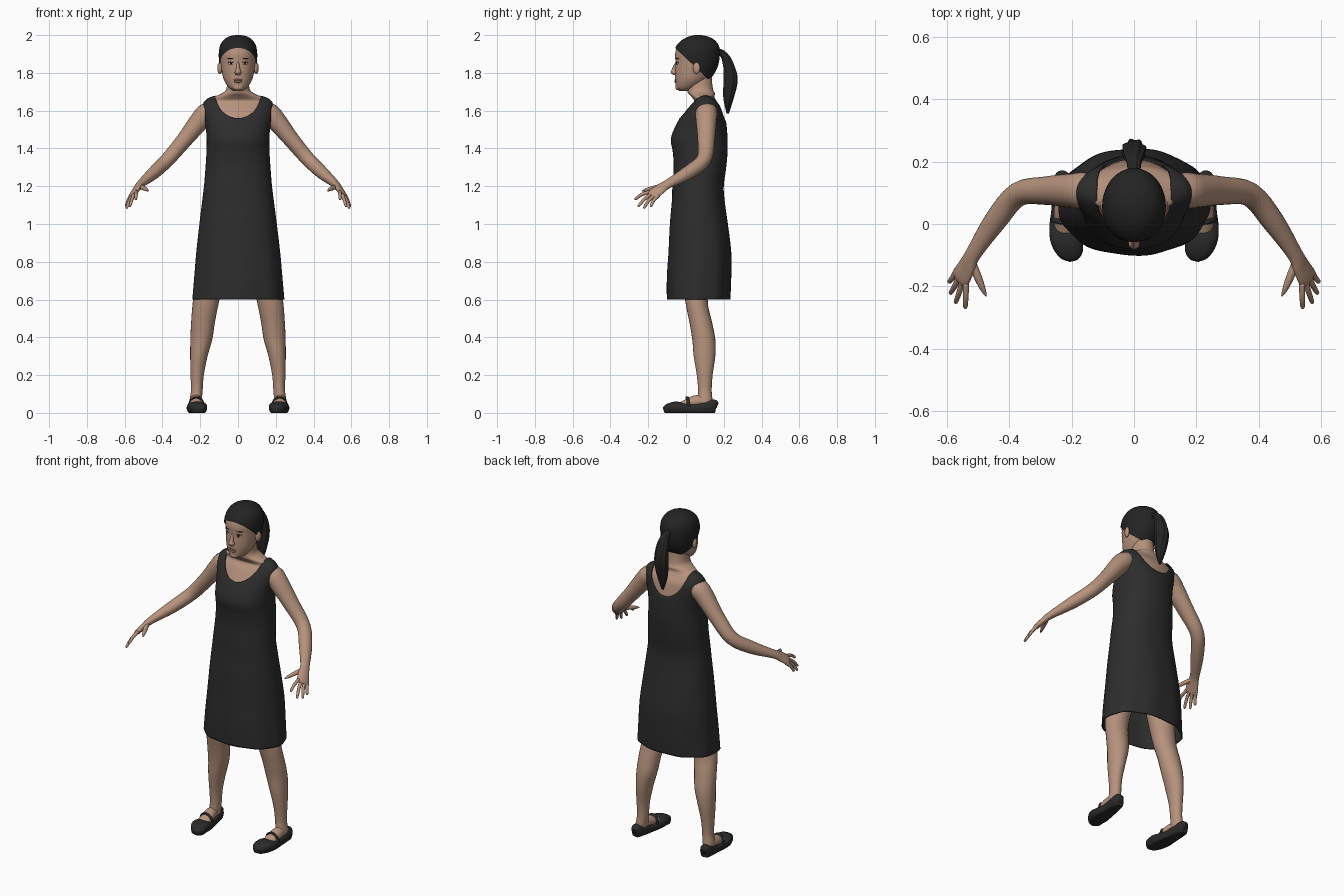
import bpy, bmesh, math
from mathutils import Vector

cube = bpy.data.objects.get("Cube")
if cube:
    bpy.data.objects.remove(cube)


def material(name, rgb):
    m = bpy.data.materials.new(name)
    m.use_nodes = True
    m.diffuse_color = (*rgb, 1)
    bsdf = next(n for n in m.node_tree.nodes if n.type == 'BSDF_PRINCIPLED')
    bsdf.inputs["Base Color"].default_value = (*rgb, 1)
    bsdf.inputs["Roughness"].default_value = 0.8
    return m


SKIN = material("skin", (0.47, 0.29, 0.205))
CLOTH = material("black_cloth", (0.026, 0.026, 0.026))
HAIR = material("dark_hair", (0.017, 0.017, 0.018))
LEATHER = material("shoe_leather", (0.024, 0.023, 0.024))
LIP = material("lips", (0.36, 0.17, 0.13))
WHITE = material("eye_white", (0.55, 0.5, 0.46))
DARK = material("eye_dark", (0.02, 0.014, 0.012))
X = Vector((1, 0, 0))


def resample(rings, steps):
    """Catmull-Rom interpolation of ring parameters."""
    out = []
    last = len(rings) - 1
    for i in range(last):
        p = [rings[max(0, min(last, i + k))] for k in (-1, 0, 1, 2)]
        for s in range(steps):
            t = s / steps
            out.append([0.5 * (2 * b + (c - a) * t + (2*a - 5*b + 4*c - d) * t**2
                               + (3*b - a - 3*c + d) * t**3) for a, b, c, d in zip(*p)])
    return out + [list(rings[-1])]


def loft(rings, seg=24, steps=4, side=None, power=2.0, cap=True, wave=None, mirror=1):
    """Rings are x, y, z, half width, half depth; level unless a side axis is given."""
    bm = bmesh.new()
    rings = resample(rings, steps)
    centres = [Vector(r[:3]) for r in rings]
    loops = []
    for i, (c, r) in enumerate(zip(centres, rings)):
        u, v = X, Vector((0, 1, 0))
        if side:
            t = (centres[min(i + 1, len(rings) - 1)] - centres[max(i - 1, 0)]).normalized()
            u = (side - t * side.dot(t)).normalized()
            v = t.cross(u)
        loop = []
        for k in range(seg):
            a = math.tau * k / seg
            ca, sa = math.cos(a), math.sin(a)
            ca = math.copysign(abs(ca) ** (2 / power), ca)
            sa = math.copysign(abs(sa) ** (2 / power), sa)
            w = 1 + (wave(a, c.z) if wave else 0)
            p = c + (u * ca * max(r[3], 0.001) + v * sa * max(r[4], 0.001)) * w
            loop.append(bm.verts.new((p.x * mirror, p.y, p.z)))
        loops.append(loop)
    for l0, l1 in zip(loops, loops[1:]):
        for k in range(seg):
            n = (k + 1) % seg
            bm.faces.new((l0[k], l0[n], l1[n], l1[k]))
    if cap:
        bm.faces.new(loops[0])
        bm.faces.new(loops[-1])
    bmesh.ops.recalc_face_normals(bm, faces=bm.faces)
    bm.normal_update()
    return bm


def finish(name, bm, mat):
    for f in bm.faces:
        f.smooth = True
    me = bpy.data.meshes.new(name)
    bm.to_mesh(me)
    bm.free()
    me.materials.append(mat)
    ob = bpy.data.objects.new(name, me)
    bpy.context.collection.objects.link(ob)
    return ob


def blob(name, loc, size, mat, turn=0.0):
    bm = bmesh.new()
    bmesh.ops.create_uvsphere(bm, u_segments=20, v_segments=12, radius=1)
    ob = finish(name, bm, mat)
    ob.location, ob.scale, ob.rotation_euler = loc, size, (0, 0, turn)
    return ob


def level(rows):
    """Turn height, front, back, half width into level rings."""
    return [(0, (f + b) / 2, z, w, (b - f) / 2) for z, f, b, w in rows]


# Dress: one flared shell with a scooped neckline
dress_rings = level([
    (0.60, -.10, .235, .243), (0.72, -.10, .24, .233), (0.85, -.092, .24, .222),
    (1.0, -.085, .222, .205), (1.12, -.075, .205, .19), (1.2, -.072, .2, .18),
    (1.3, -.065, .213, .172), (1.38, -.07, .22, .167), (1.45, -.08, .22, .166),
    (1.52, -.055, .215, .172), (1.58, -.02, .205, .184), (1.62, .005, .195, .188),
    (1.65, .03, .175, .178), (1.67, .045, .16, .15), (1.682, .055, .15, .11)])


def folds(a, z):
    return 0.012 * max(0, 1.15 - z) * math.cos(9 * a + 0.6) * 2


def neck_distance(p):
    depth = 0.13 if p.y < 0.1 else 0.15
    return math.hypot(p.x / 0.12, (p.z - 1.69) / depth)


bm = loft(dress_rings, seg=112, steps=7, power=2.2, cap=False, wave=folds)
bmesh.ops.delete(bm, geom=[f for f in bm.faces
                           if neck_distance(f.calc_center_median()) < 1], context='FACES')
for v in bm.verts:
    if v.is_boundary and v.co.z > 1.5:
        d = neck_distance(v.co)
        v.co.x, v.co.z = v.co.x / d, 1.69 + (v.co.z - 1.69) / d
dress = finish("dress", bm, CLOTH)
solid = dress.modifiers.new("thickness", 'SOLIDIFY')
solid.thickness = 0.006

# Upper body and neck under the dress
body = [(x, y, z, a - .013, b - .013) for x, y, z, a, b in dress_rings if 1.25 < z < 1.66]
body += [(0, .09, 1.672, .13, .06), (0, .083, 1.69, .088, .07), (0, .075, 1.71, .064, .069),
         (0, .072, 1.75, .057, .066), (0, .07, 1.8, .055, .065)]
finish("upper_body", loft(body, seg=64, power=2.1), SKIN)

# Head and the hair cap cut along the hairline
head = level([
    (1.704, -.035, .03, .022), (1.72, -.052, .06, .046), (1.75, -.056, .10, .068),
    (1.78, -.058, .13, .08), (1.82, -.058, .155, .088), (1.86, -.056, .168, .093),
    (1.90, -.058, .172, .095), (1.94, -.045, .168, .089), (1.97, -.015, .145, .071),
    (1.987, .02, .11, .043), (1.993, .05, .08, .012)])
finish("head", loft(head, seg=48), SKIN)
bm = loft(head, seg=64, steps=5)
for v in bm.verts:
    v.co += v.normal * 0.007
bmesh.ops.bisect_plane(bm, geom=bm.verts[:] + bm.edges[:] + bm.faces[:],
                       plane_co=(0, -.05, 1.925), plane_no=(0, .95, 1), clear_inner=True)
finish("hair_cap", bm, HAIR)

# Ponytail with strand ridges
tail = [(0, .155, 1.915, .02, .018), (0, .195, 1.9, .022, .018), (0, .222, 1.85, .033, .027),
        (0, .236, 1.765, .038, .036), (0, .225, 1.67, .03, .026), (0, .221, 1.585, .006, .006)]
finish("ponytail", loft(tail, seg=48, steps=6, side=X,
                        wave=lambda a, z: 0.09 * math.cos(8 * a + 12 * z)), HAIR)

# Nose and mouth
nose = [(0, -.05, 1.858, .006, .006), (0, -.062, 1.82, .011, .013),
        (0, -.063, 1.802, .018, .018), (0, -.056, 1.788, .011, .009)]
finish("nose", loft(nose, seg=20), SKIN)
blob("upper_lip", (0, -.055, 1.763), (.023, .006, .005), LIP)
blob("lower_lip", (0, -.055, 1.753), (.02, .006, .006), LIP)
blob("chin", (0, -.042, 1.724), (.026, .014, .016), SKIN)

HAND_SIDE = Vector((.5, .78, -.37))
for name, s in (("left", 1), ("right", -1)):
    # Eyes, brows and ears
    blob(name + "_eye", (s * .038, -.046, 1.85), (.015, .004, .006), WHITE, s * .35)
    blob(name + "_iris", (s * .038, -.049, 1.85), (.006, .003, .006), DARK, s * .35)
    blob(name + "_eyelid", (s * .039, -.047, 1.857), (.017, .004, .002), DARK, s * .35)
    blob(name + "_brow", (s * .04, -.046, 1.877), (.02, .004, .003), DARK, s * .4)
    blob(name + "_ear", (s * .097, .055, 1.825), (.012, .02, .031), SKIN, s * -.3)

    # Arm running into the palm
    arm = [(.12, .11, 1.61, .05, .045), (.165, .108, 1.585, .058, .056),
           (.20, .107, 1.55, .055, .053), (.28, .107, 1.45, .046, .043),
           (.372, .095, 1.342, .039, .038), (.445, .01, 1.272, .037, .034),
           (.515, -.095, 1.212, .027, .021), (.535, -.135, 1.187, .033, .017),
           (.555, -.172, 1.158, .037, .014), (.56, -.184, 1.148, .028, .007)]
    finish(name + "_arm", loft(arm, side=HAND_SIDE, mirror=s), SKIN)

    # Fingers and thumb
    knuckle = Vector((.553, -.168, 1.16))
    tips = [(.541, -.272, 1.13), (.573, -.255, 1.092), (.59, -.225, 1.083), (.594, -.188, 1.092)]
    for i, tip in enumerate(tips):
        a, b = knuckle + HAND_SIDE * (i - 1.5) * .019, Vector(tip)
        m = a.lerp(b, .5) + Vector((0, -.004, .005))
        finger = [(*a, .010, .010), (*m, .009, .009), (*a.lerp(b, .92), .007, .007),
                  (*b, .002, .002)]
        finish(f"{name}_finger_{i + 1}", loft(finger, seg=12, side=X, mirror=s), SKIN)
    thumb = [(.522, -.115, 1.2, .012, .012), (.503, -.165, 1.192, .013, .012),
             (.485, -.208, 1.182, .009, .009), (.474, -.232, 1.175, .002, .002)]
    finish(name + "_thumb", loft(thumb, seg=12, side=X, mirror=s), SKIN)

    # Leg
    leg = [(.10, .07, 1.0, .085, .09), (.135, .06, .78, .08, .08), (.168, .055, .6, .07, .06),
           (.185, .078, .48, .063, .06), (.194, .094, .39, .058, .061),
           (.207, .098, .3, .046, .057), (.216, .099, .2, .035, .042),
           (.218, .1, .12, .031, .036), (.224, .1, .07, .032, .04), (.226, .1, .04, .03, .04)]
    finish(name + "_leg", loft(leg, mirror=s), SKIN)
    foot = [(.228, .13, .055, .024, .025), (.224, .06, .062, .032, .033),
            (.219, .0, .045, .037, .025), (.214, -.045, .032, .03, .015)]
    finish(name + "_foot", loft(foot, side=X, mirror=s), SKIN)

    # Low-cut shoe with a flat sole and a strap
    shoe = [(.232, .164, .034, .01, .016), (.231, .152, .037, .028, .034),
            (.228, .11, .032, .036, .032), (.223, .05, .024, .042, .025),
            (.22, -.01, .026, .052, .027), (.214, -.055, .03, .052, .03),
            (.2, -.098, .024, .038, .023), (.195, -.117, .02, .014, .011)]
    bm = loft(shoe, seg=32, side=X, power=2.5, mirror=s)
    for v in bm.verts:
        v.co.z = max(0, v.co.z if v.co.z > .012 else v.co.z - .006)
    finish(name + "_shoe", bm, LEATHER)
    strap = [(.18, .015, .034), (.19, .01, .066), (.218, .006, .083), (.248, .01, .07),
             (.263, .015, .034)]
    strap = [(*p, .009, .005) for p in strap]
    finish(name + "_shoe_strap", loft(strap, seg=12, side=Vector((0, 1, 0)), mirror=s), LEATHER)
